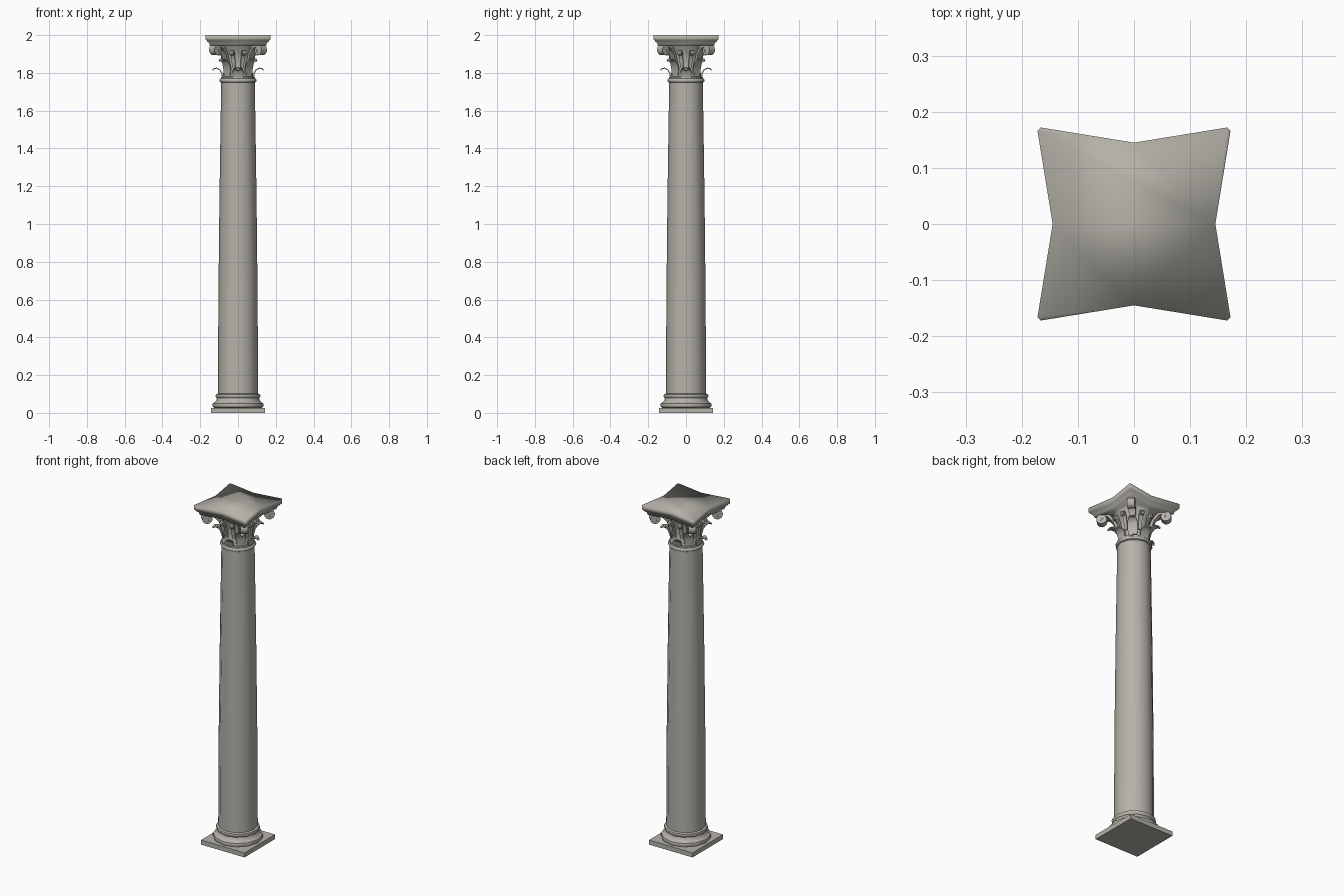
import bpy, math
from math import sin, cos, pi, radians

if "Cube" in bpy.data.objects:
    bpy.data.objects.remove(bpy.data.objects["Cube"])

stone = bpy.data.materials.new("warm grey stone")
stone.diffuse_color = (0.46, 0.445, 0.395, 1)
stone.use_nodes = True
stone.node_tree.nodes["Principled BSDF"].inputs["Base Color"].default_value = stone.diffuse_color


def make(name, verts, faces, angle=40):
    me = bpy.data.meshes.new(name)
    me.from_pydata(verts, [], faces)
    me.materials.append(stone)
    ob = bpy.data.objects.new(name, me)
    bpy.context.collection.objects.link(ob)
    bpy.ops.object.select_all(action='DESELECT')
    ob.select_set(True)
    bpy.context.view_layer.objects.active = ob
    bpy.ops.object.mode_set(mode='EDIT')
    bpy.ops.mesh.select_all(action='SELECT')
    bpy.ops.mesh.normals_make_consistent(inside=False)
    bpy.ops.object.mode_set(mode='OBJECT')
    bpy.ops.object.shade_smooth_by_angle(angle=radians(angle))
    return ob


def stack(name, outline, levels, angle=40):
    """Closed solid from an outline scaled at each (scale, z) level."""
    n = len(outline)
    verts = [(x * s, y * s, z) for s, z in levels for x, y in outline]
    faces = [(k * n + i, k * n + (i + 1) % n, (k + 1) * n + (i + 1) % n, (k + 1) * n + i)
             for k in range(len(levels) - 1) for i in range(n)]
    faces += [tuple(range(n))[::-1], tuple(range((len(levels) - 1) * n, len(levels) * n))]
    return make(name, verts, faces, angle)


def ribbon(name, path, ang, thick):
    """Curled strip: path of (radius, z, half width) in the vertical plane at ang."""
    verts, faces = [], []
    for i, (r, z, w) in enumerate(path):
        a, b = path[max(i - 1, 0)], path[min(i + 1, len(path) - 1)]
        dr, dz = b[0] - a[0], b[1] - a[1]
        d = math.hypot(dr, dz) or 1
        nr, nz = dz / d * thick / 2, -dr / d * thick / 2
        for sr, sw in ((1, -1), (1, 1), (-1, 1), (-1, -1)):
            R, Z, W = r + sr * nr, z + sr * nz, sw * w
            verts.append((R * cos(ang) - W * sin(ang), R * sin(ang) + W * cos(ang), Z))
    for k in range(len(path) - 1):
        faces += [(k * 4 + j, k * 4 + (j + 1) % 4, k * 4 + 4 + (j + 1) % 4, k * 4 + 4 + j)
                  for j in range(4)]
    m = len(verts)
    faces += [(3, 2, 1, 0), (m - 4, m - 3, m - 2, m - 1)]
    return make(name, verts, faces)


def scroll(cr, cz, rad, w, turns=1.4, steps=20):
    """Spiral winding inwards, starting at the top and rolling outwards."""
    return [(cr + rad * (1 - 0.75 * t) * sin(2 * pi * turns * t),
             cz + rad * (1 - 0.75 * t) * cos(2 * pi * turns * t), w)
            for t in [i / steps for i in range(steps + 1)]]


circle = [(cos(2 * pi * i / 12), sin(2 * pi * i / 12)) for i in range(12)]

# Square plinth and moulded base
h = 0.142
stack("plinth", [(-h, -h), (h, -h), (h, h), (-h, h)], [(1, 0), (1, 0.027)])
stack("base_moulding", circle, [
    (0.122, 0.025), (0.133, 0.031), (0.136, 0.041), (0.133, 0.051), (0.124, 0.056),
    (0.115, 0.066), (0.112, 0.078), (0.117, 0.083), (0.119, 0.09), (0.117, 0.098),
    (0.106, 0.102)])

# Tapering shaft and neck ring
stack("shaft", circle, [(0.106, 0.098), (0.104, 0.6), (0.098, 1.15), (0.089, 1.755)])
stack("neck_ring", circle, [(0.089, 1.748), (0.096, 1.752), (0.098, 1.759), (0.096, 1.766),
                            (0.091, 1.77), (0.091, 1.778), (0.08, 1.78)])

# Bell of the capital
stack("bell", circle, [(0.082, 1.775), (0.075, 1.82), (0.075, 1.87), (0.084, 1.91),
                       (0.105, 1.945)])

# Abacus with concave sides and clipped corners
quarter = [(0.145, 0), (0.172, 0.166), (0.166, 0.172)]
outline = []
for q in range(4):
    c, s = round(cos(q * pi / 2)), round(sin(q * pi / 2))
    outline += [(x * c - y * s, x * s + y * c) for x, y in quarter]
stack("abacus", outline, [(0.87, 1.945), (0.89, 1.958), (0.95, 1.968), (0.985, 1.975),
                          (1, 1.98), (1, 2.0)], 100)

low_leaf = [(0.082, 1.778, 0.026), (0.086, 1.80, 0.029), (0.096, 1.816, 0.027),
            (0.112, 1.825, 0.02), (0.127, 1.823, 0.011), (0.135, 1.813, 0.004)]
tall_leaf = [(0.079, 1.785, 0.022), (0.08, 1.82, 0.027), (0.088, 1.85, 0.027),
             (0.105, 1.869, 0.022), (0.124, 1.872, 0.013), (0.138, 1.862, 0.005)]
stalk = [(0.076, 1.82, 0.012), (0.085, 1.86, 0.015), (0.102, 1.905, 0.018),
         (0.13, 1.938, 0.02)]
small_stalk = [(0.076, 1.82, 0.008), (0.08, 1.86, 0.009), (0.09, 1.895, 0.01)]

for i in range(4):
    a = i * pi / 2
    d = a + pi / 4
    # Acanthus leaves on the faces and corners
    ribbon("low_leaf", low_leaf, a, 0.006)
    ribbon("tall_leaf", tall_leaf, d, 0.006)
    # Corner volutes, with a solid eye filling each scroll
    ribbon("corner_volute", stalk + scroll(0.167, 1.92, 0.026, 0.02), d, 0.014)
    eye = [(0.167 + 0.026 * cos(t * pi / 8), 1.92 + 0.026 * sin(t * pi / 8)) for t in range(16)]
    verts = [(r * cos(d) - w * sin(d), r * sin(d) + w * cos(d), z)
             for w in (-0.017, 0.017) for r, z in eye]
    faces = [(k, (k + 1) % 16, 16 + (k + 1) % 16, 16 + k) for k in range(16)]
    make("volute_eye", verts, faces + [tuple(range(16)), tuple(range(31, 15, -1))])
    # Small inner curls beside each face centre
    for side in (-1, 1):
        ribbon("inner_curl", small_stalk + scroll(0.106, 1.904, 0.011, 0.01, 1.1, 10),
               a + side * 0.3, 0.008)
